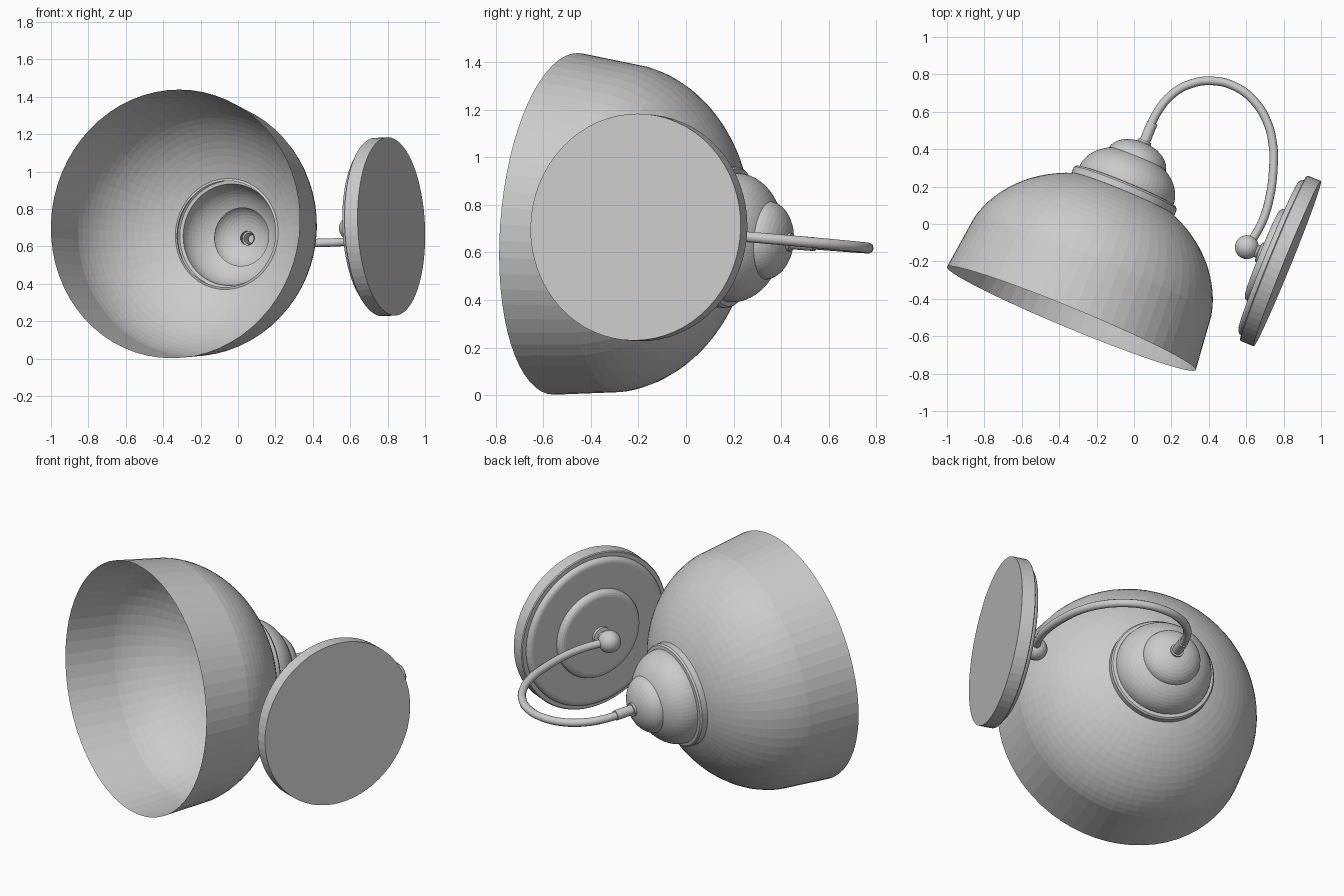
import bpy, bmesh, math
from mathutils import Vector

if "Cube" in bpy.data.objects:
    bpy.data.objects.remove(bpy.data.objects["Cube"], do_unlink=True)

grey = bpy.data.materials.new("plain grey")
grey.use_nodes = True
colour = (0.6, 0.6, 0.6, 1)
grey.diffuse_color = colour
grey.node_tree.nodes["Principled BSDF"].inputs["Base Color"].default_value = colour

# The lamp hangs in a slightly tilted plane
def on_plane(x, y):
    return Vector((x, y, 0.68 + 0.01 * x - 0.086 * y))

def axis(x, y):
    return Vector((x, y, 0.01 * x - 0.086 * y)).normalized()

def arc(s0, along, radius, start, end, steps, r0=0.0):
    """Elliptical profile as (distance along axis, radius) points."""
    angles = [start + (end - start) * i / steps for i in range(steps + 1)]
    return [(s0 + along * math.sin(a), r0 + radius * math.cos(a)) for a in angles]

def lathe(name, profile, origin, direction, sides=64):
    """Revolve a profile around an axis; zero radius closes an end."""
    bm = bmesh.new()
    verts = [bm.verts.new((r, 0, s)) for s, r in profile]
    edges = [bm.edges.new(pair) for pair in zip(verts, verts[1:])]
    bmesh.ops.spin(bm, geom=verts + edges, cent=(0, 0, 0), axis=(0, 0, 1),
                   angle=2 * math.pi, steps=sides)
    bmesh.ops.remove_doubles(bm, verts=bm.verts, dist=0.0005)
    bmesh.ops.recalc_face_normals(bm, faces=bm.faces)
    mesh = bpy.data.meshes.new(name)
    bm.to_mesh(mesh)
    bm.free()
    mesh.materials.append(grey)
    obj = bpy.data.objects.new(name, mesh)
    obj.rotation_mode = 'QUATERNION'
    obj.rotation_quaternion = direction.to_track_quat('Z', 'Y')
    obj.location = origin
    bpy.context.collection.objects.link(obj)
    return obj

# Shade: flared skirt and open dome
shade_centre = on_plane(-0.335, -0.505)
shade_axis = axis(0.383, 0.924)
lathe("shade", [(0, 0.72)] + arc(0.2, 0.575, 0.697, 0.175, 1.14, 14),
      shade_centre, shade_axis)

# Stepped cap: rim band, large dome, small dome
cap = [(0.715, 0.285), (0.72, 0.298), (0.755, 0.298), (0.765, 0.29), (0.768, 0.272)]
cap += arc(0.768, 0.195, 0.272, 0.1, 0.96, 9)
cap += arc(0.915, 0.105, 0.165, 0.1, 1.35, 8)
lathe("cap", cap, shade_centre, shade_axis)

# Collar joining the cap to the arm
lathe("collar", [(1.005, 0.038), (1.03, 0.038), (1.03, 0.029),
                 (1.135, 0.029), (1.135, 0.0)], shade_centre, shade_axis, 24)

# Wall plate with a rounded raised step and centre boss
plate_centre = on_plane(0.82, -0.212)
plate_axis = axis(-0.926, 0.377)
plate = [(0, 0), (0, 0.477), (0.075, 0.477), (0.08, 0.472), (0.08, 0.448)]
plate += arc(0.085, 0.025, 0.03, 0, math.pi / 2, 5, 0.418) + [(0.11, 0)]
lathe("wall_plate", plate, plate_centre, plate_axis)
boss = [(0.105, 0.267)] + arc(0.118, 0.03, 0.035, 0, math.pi / 2, 5, 0.232)
lathe("plate_boss", boss + [(0.148, 0)], plate_centre, plate_axis)
lathe("ball_neck", [(0.145, 0.055), (0.165, 0.055), (0.17, 0.035), (0.22, 0.035)],
      plate_centre, plate_axis, 24)
lathe("ball_joint", arc(0.234, 0.064, 0.064, -math.pi / 2, math.pi / 2, 14),
      plate_centre, plate_axis, 28)

# Swan neck arm
path = [(0.075, 0.49), (0.12, 0.59), (0.2, 0.69), (0.3, 0.748), (0.42, 0.765),
        (0.54, 0.735), (0.64, 0.66), (0.71, 0.55), (0.743, 0.42), (0.745, 0.3),
        (0.725, 0.14), (0.685, 0.01), (0.61, -0.12)]
curve = bpy.data.curves.new("arm", 'CURVE')
curve.dimensions = '3D'
curve.bevel_depth = 0.023
curve.bevel_resolution = 3
curve.use_fill_caps = True
curve.materials.append(grey)
spline = curve.splines.new('BEZIER')
spline.resolution_u = 5
spline.bezier_points.add(len(path) - 1)
for point, (x, y) in zip(spline.bezier_points, path):
    point.co = on_plane(x, y)
    point.handle_left_type = point.handle_right_type = 'AUTO'
bpy.context.collection.objects.link(bpy.data.objects.new("arm", curve))
